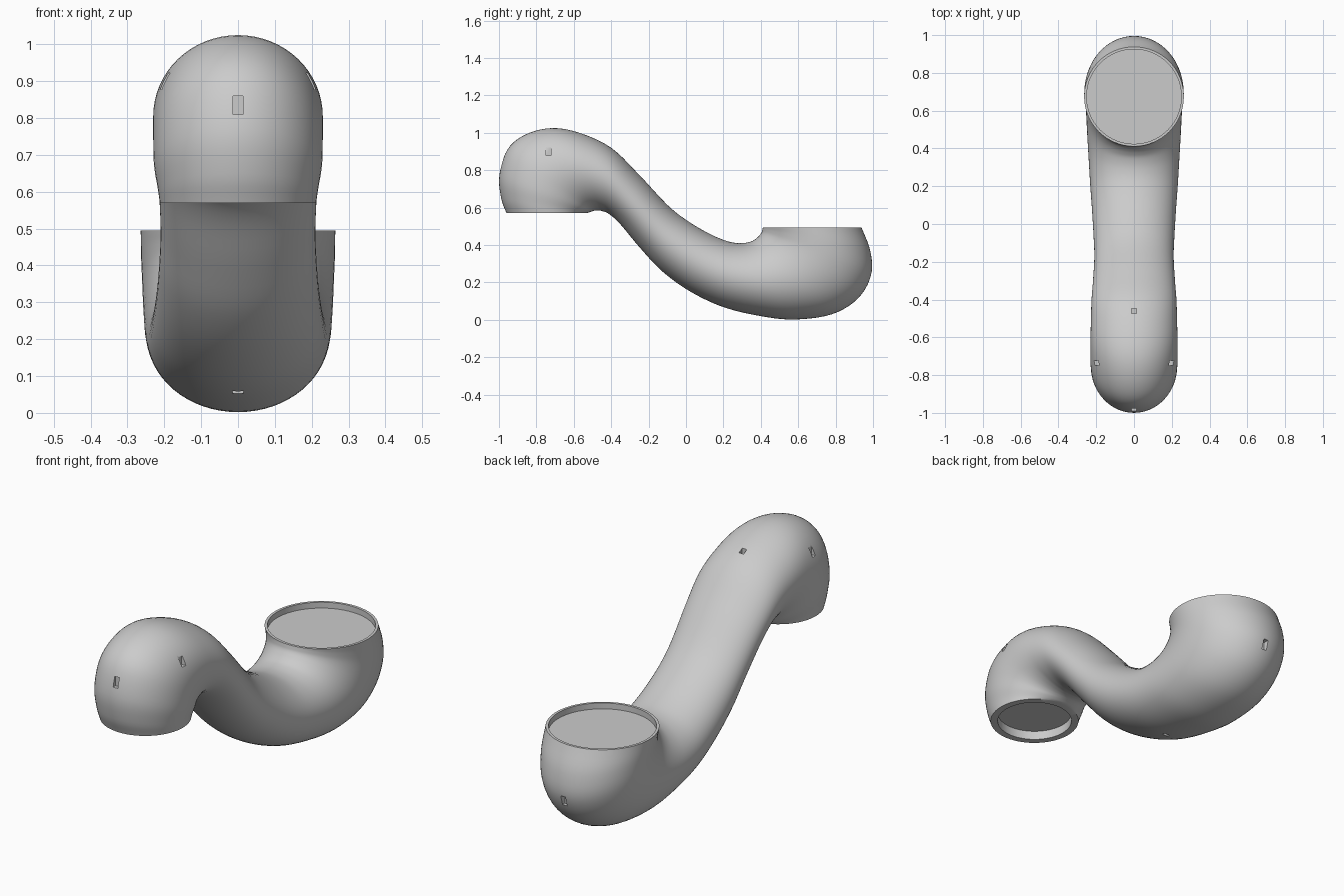
import bpy
import bmesh
import math
from mathutils import Vector

default_cube = bpy.data.objects.get("Cube")
if default_cube:
    bpy.data.objects.remove(default_cube, do_unlink=True)

SIDES = 64
STEPS = 5

# Stations along the pipe: upper outline (y, z), lower outline (y, z), half width
STATIONS = [Vector(s) for s in (
    (-.96, .57, -.535, .57, .212),
    (-.988, .65, -.525, .572, .218),
    (-.998, .77, -.512, .577, .228),
    (-.955, .91, -.5, .581, .23),
    (-.86, .99, -.488, .584, .23),
    (-.72, 1.025, -.472, .585, .23),
    (-.57, 1.0, -.45, .582, .228),
    (-.4, .92, -.41, .565, .225),
    (-.25, .775, -.35, .51, .217),
    (-.1, .615, -.25, .39, .21),
    (0, .535, -.13, .262, .214),
    (.12, .463, .02, .153, .222),
    (.22, .421, .2, .068, .232),
    (.29, .41, .4, .02, .24),
    (.345, .418, .58, .002, .247),
    (.375, .435, .78, .03, .253),
    (.395, .455, .92, .115, .257),
    (.405, .47, .99, .24, .26),
    (.409, .485, .985, .37, .263),
    (.411, .495, .938, .495, .264),
)]


def catmull_rom(a, b, c, d, t):
    return (b * 2 + (c - a) * t + (a * 2 - b * 5 + c * 4 - d) * t ** 2
            + (b * 3 - a - c * 3 + d) * t ** 3) / 2


def smooth_stations(points):
    padded = [points[0] * 2 - points[1]] + points + [points[-1] * 2 - points[-2]]
    result = []
    for i in range(len(points) - 1):
        for step in range(STEPS):
            result.append(catmull_rom(*padded[i:i + 4], step / STEPS))
    return result + [points[-1]]


def add_section(bm, station):
    """Elliptical ring spanning the upper and lower outline points."""
    upper = Vector((0, station[0], station[1]))
    lower = Vector((0, station[2], station[3]))
    centre, half = (upper + lower) / 2, (upper - lower) / 2
    across = Vector((station[4], 0, 0))
    ring = []
    for i in range(SIDES):
        angle = math.tau * i / SIDES
        ring.append(bm.verts.new(centre + half * math.cos(angle) + across * math.sin(angle)))
    return ring


def bridge(bm, ring_a, ring_b):
    for i in range(SIDES):
        j = (i + 1) % SIDES
        bm.faces.new((ring_a[i], ring_a[j], ring_b[j], ring_b[i]))


def recessed_end(bm, ring, scale, depth):
    """Flat rim, short inner wall and a closing disc."""
    centre = sum((v.co for v in ring), Vector()) / SIDES
    rim = [bm.verts.new(centre + (v.co - centre) * scale) for v in ring]
    floor = [bm.verts.new(v.co + Vector((0, 0, depth))) for v in rim]
    bridge(bm, ring, rim)
    bridge(bm, rim, floor)
    bm.faces.new(floor)


def finish(name, bm):
    bmesh.ops.recalc_face_normals(bm, faces=bm.faces)
    mesh = bpy.data.meshes.new(name)
    bm.to_mesh(mesh)
    bm.free()
    obj = bpy.data.objects.new(name, mesh)
    bpy.context.collection.objects.link(obj)
    return obj


# Single plain grey
grey = bpy.data.materials.new("plain_grey")
grey.use_nodes = True
grey.diffuse_color = (.6, .6, .6, 1)
grey.node_tree.nodes["Principled BSDF"].inputs["Base Color"].default_value = (.6, .6, .6, 1)

# Curved pipe body with recessed openings at both ends
bm = bmesh.new()
rings = [add_section(bm, s) for s in smooth_stations(STATIONS)]
for ring_a, ring_b in zip(rings, rings[1:]):
    bridge(bm, ring_a, ring_b)
recessed_end(bm, rings[0], .84, .045)
recessed_end(bm, rings[-1], .95, -.03)
pipe = finish("curved_pipe", bm)
pipe.data.materials.append(grey)

# Small notches around the two bends: centre and size
NOTCHES = (
    ((0, -.99, .835), (.026, .04, .05)),
    ((.205, -.735, .9), (.04, .026, .045)),
    ((-.205, -.735, .9), (.04, .026, .045)),
    ((0, -.46, .95), (.026, .026, .04)),
    ((0, .24, .055), (.03, .02, .03)),
    ((0, .985, .23), (.026, .05, .05)),
)
bm = bmesh.new()
for centre, size in NOTCHES:
    made = bmesh.ops.create_cube(bm, size=1)["verts"]
    bmesh.ops.scale(bm, vec=size, verts=made)
    bmesh.ops.translate(bm, vec=centre, verts=made)
cutter = finish("notch_cutter", bm)
cutter.data.materials.append(grey)
cutter.hide_render = True

cut = pipe.modifiers.new("notches", "BOOLEAN")
cut.operation = "DIFFERENCE"
cut.solver = "EXACT"
cut.object = cutter

# Apply the cuts, drop the cutter and shade smoothly with sharp rims
bpy.ops.object.select_all(action="DESELECT")
pipe.select_set(True)
bpy.context.view_layer.objects.active = pipe
bpy.ops.object.modifier_apply(modifier=cut.name)
bpy.data.objects.remove(cutter, do_unlink=True)
bpy.ops.object.shade_smooth_by_angle(angle=math.radians(35))
